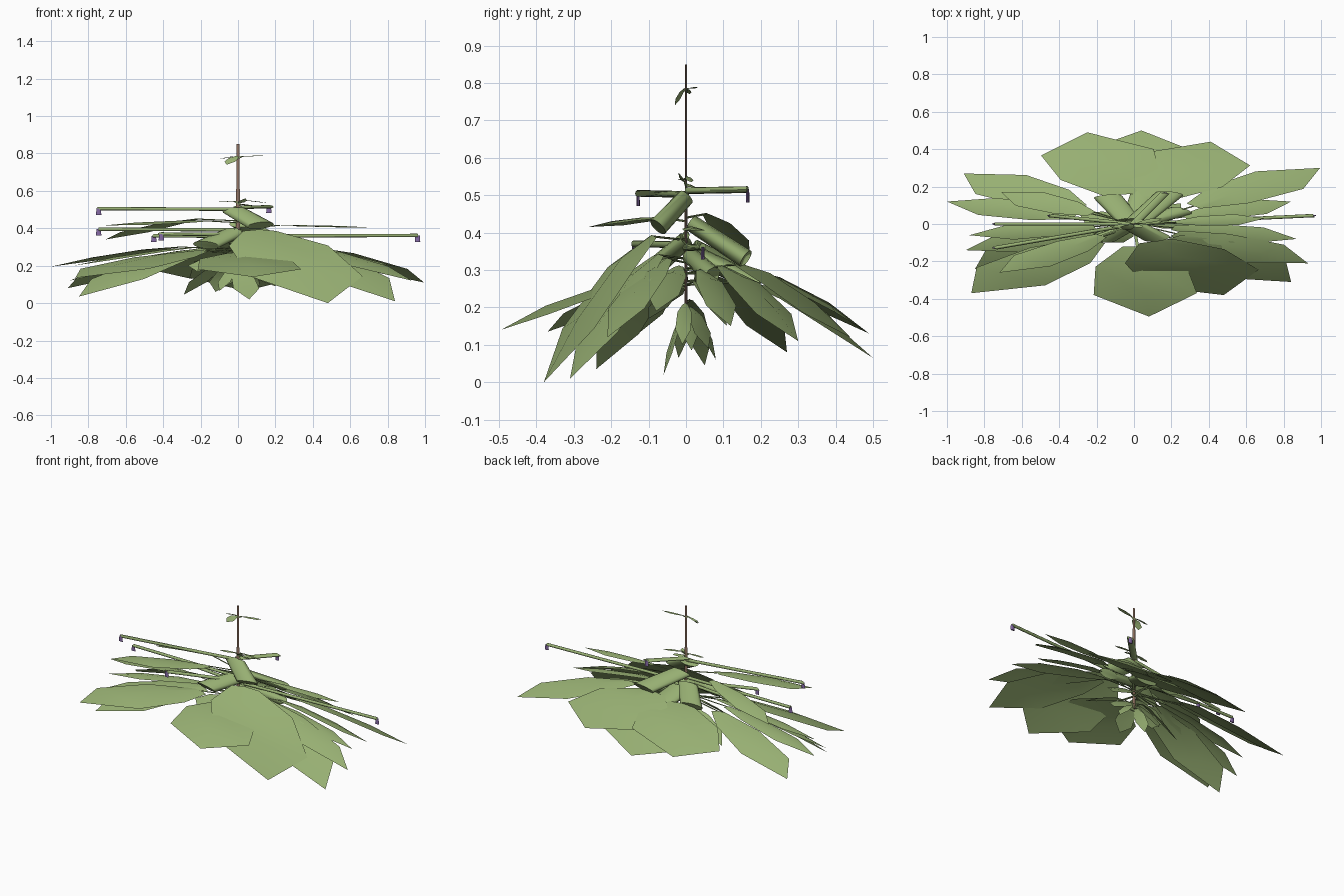
import bpy, bmesh, math
from mathutils import Vector

if "Cube" in bpy.data.objects:
    bpy.data.objects.remove(bpy.data.objects["Cube"])

STRETCH = 3.0   # the whole plant is widened along x


def material(name, rgb):
    m = bpy.data.materials.new(name)
    m.diffuse_color = (*rgb, 1)
    m.use_nodes = True
    m.node_tree.nodes["Principled BSDF"].inputs["Base Color"].default_value = m.diffuse_color
    return m


GREEN = material("leaf green", (0.31, 0.43, 0.17))
BROWN = material("stem brown", (0.28, 0.17, 0.12))
PURPLE = material("blossom purple", (0.23, 0.14, 0.37))


def finish(name, bm, mat):
    mesh = bpy.data.meshes.new(name)
    bm.to_mesh(mesh)
    bm.free()
    mesh.materials.append(mat)
    ob = bpy.data.objects.new(name, mesh)
    bpy.context.collection.objects.link(ob)
    return ob


def tube(name, a, b, r0, r1, mat, sides=6, stretch=STRETCH):
    """Tube between two points, round before widening along x."""
    a, b = Vector(a), Vector(b)
    a.x /= stretch
    b.x /= stretch
    d = (b - a).normalized()
    u = d.orthogonal().normalized()
    if abs(d.z) < 0.99:
        u = d.cross(Vector((0, 0, 1))).normalized()
    v = d.cross(u)
    bm = bmesh.new()
    rings = []
    for p, r in ((a, r0), (b, r1)):
        ring = []
        for i in range(sides):
            t = 2 * math.pi * i / sides
            q = p + r * (u * math.cos(t) + v * math.sin(t))
            ring.append(bm.verts.new((q.x * stretch, q.y, q.z)))
        rings.append(ring)
    for i in range(sides):
        j = (i + 1) % sides
        bm.faces.new((rings[0][i], rings[0][j], rings[1][j], rings[1][i]))
    bm.faces.new(rings[0][::-1])
    bm.faces.new(rings[1])
    bmesh.ops.recalc_face_normals(bm, faces=bm.faces)
    return finish(name, bm, mat)


# distance along the blade and relative half width
PROFILE = ((0.0, 0.28), (0.28, 0.85), (0.68, 0.97))


def leaf(name, tip, root_z, half, frac=0.27):
    """Drooping pointed blade, slightly arched across, with a thin stalk."""
    tip = Vector(tip)
    base = Vector((tip.x * frac, tip.y * frac, root_z))
    d = Vector((tip.x / STRETCH, tip.y)).normalized()
    side = Vector((-d.y * STRETCH, d.x, 0)) * half
    lift = Vector((0, 0, 0.13 * half))
    bm = bmesh.new()
    rows = []
    for t, w in PROFILE:
        p = base.lerp(tip, t)
        p.z = root_z + (tip.z - root_z) * t ** 1.35
        rows.append([bm.verts.new(p - side * w - lift * w),
                     bm.verts.new(p + lift * w),
                     bm.verts.new(p + side * w - lift * w)])
    end = bm.verts.new(tip)
    for c in (0, 1):
        for r, s in zip(rows, rows[1:]):
            bm.faces.new((r[c], s[c], s[c + 1], r[c + 1]))
        bm.faces.new((rows[-1][c], end, rows[-1][c + 1]))
    bmesh.ops.recalc_face_normals(bm, faces=bm.faces)
    if sum(f.normal.z for f in bm.faces) < 0:
        bmesh.ops.reverse_faces(bm, faces=bm.faces)
    finish(name, bm, GREEN)
    tube(name + "_stalk", (0, 0, root_z - 0.01), base, 0.003, 0.003, GREEN, 5)


# main stem
tube("main_stem", (0, 0, 0.18), (0, 0, 0.85), 0.004, 0.0028, BROWN)

# large leaves: tip x, y, z, height of blade root, half width
front_leaves = (
    (0.08, -0.495, 0.14, 0.27, 0.095),
    (0.48, -0.38, 0.0, 0.39, 0.113),
    (0.84, -0.31, 0.01, 0.34, 0.08),
    (0.93, -0.21, 0.12, 0.33, 0.06),
    (-0.85, -0.24, 0.035, 0.29, 0.075),
    (-0.87, -0.37, 0.135, 0.28, 0.08),
    (-0.72, -0.26, 0.415, 0.44, 0.045),
    (-0.90, -0.14, 0.12, 0.29, 0.05),
    (-0.88, -0.06, 0.20, 0.30, 0.04),
    (0.87, -0.08, 0.19, 0.31, 0.045),
)
back_leaves = (
    (0.04, 0.50, 0.065, 0.27, 0.1),
    (-0.25, 0.49, 0.13, 0.30, 0.105),
    (0.41, 0.44, 0.12, 0.315, 0.108),
    (0.995, 0.30, 0.11, 0.31, 0.065),
    (-0.91, 0.27, 0.08, 0.28, 0.07),
    (-1.0, 0.12, 0.195, 0.30, 0.05),
    (-0.71, 0.17, 0.34, 0.45, 0.045),
    (0.84, 0.12, 0.15, 0.30, 0.045),
    (0.70, 0.03, 0.405, 0.415, 0.03),
)
# small leaves near the foot, and sprouts on the upper stem
foot_leaves = (
    (0.06, -0.06, 0.02, 0.17, 0.025),
    (-0.29, 0.05, 0.045, 0.22, 0.035),
    (0.20, 0.06, 0.09, 0.20, 0.03),
    (0.36, -0.01, 0.10, 0.21, 0.022),
    (-0.22, -0.10, 0.17, 0.26, 0.045),
    (0.25, 0.11, 0.15, 0.27, 0.03),
    (-0.12, 0.08, 0.06, 0.20, 0.025),
    (-0.10, -0.02, 0.065, 0.19, 0.022),
    (0.12, 0.015, 0.085, 0.19, 0.022),
)
sprouts = (
    (0.15, 0.03, 0.79, 0.785, 0.010),
    (-0.06, -0.03, 0.74, 0.785, 0.012),
    (-0.10, 0.01, 0.77, 0.785, 0.008),
    (0.16, 0.015, 0.535, 0.55, 0.010),
    (-0.12, -0.02, 0.54, 0.545, 0.010),
    (0.04, -0.02, 0.56, 0.535, 0.008),
    (0.08, 0.02, 0.52, 0.53, 0.012),
)
for label, rows, frac in (("front_leaf", front_leaves, 0.24),
                          ("back_leaf", back_leaves, 0.32),
                          ("foot_leaf", foot_leaves, 0.2),
                          ("sprout_leaf", sprouts, 0.15)):
    for i, (x, y, z, z0, h) in enumerate(rows):
        leaf(f"{label}_{i + 1}", (x, y, z), z0, h, frac)

# plump pods slanting down around the stem: start and end points
pods = (
    ((-0.02, 0.0, 0.495), (0.12, -0.075, 0.415)),
    ((0.02, 0.015, 0.425), (0.19, 0.16, 0.33)),
    ((0.01, 0.04, 0.335), (0.07, 0.195, 0.26)),
    ((-0.02, 0.0, 0.38), (-0.17, -0.08, 0.31)),
    ((-0.03, 0.02, 0.36), (-0.14, 0.145, 0.295)),
    ((0.04, 0.01, 0.34), (0.25, 0.07, 0.285)),
)
for i, (a, b) in enumerate(pods):
    tube(f"pod_{i + 1}", a, b, 0.023, 0.026, GREEN, 16)

# level flower stalks with a small hanging blossom at each end
flowers = (
    (-0.745, -0.128, 0.505), (0.165, 0.165, 0.515), (-0.745, 0.0, 0.395),
    (0.96, 0.045, 0.362), (-0.41, -0.14, 0.37), (-0.45, 0.045, 0.36),
)
for i, (x, y, z) in enumerate(flowers):
    tube(f"flower_stalk_{i + 1}", (0, 0, z - 0.003), (x, y, z), 0.009, 0.009, GREEN, 12)
    tube(f"blossom_{i + 1}", (x, y, z), (x, y, z - 0.034), 0.004, 0.005, PURPLE)

# smooth blades and tubes, keeping hard rims
bpy.ops.object.select_all(action='SELECT')
bpy.context.view_layer.objects.active = bpy.data.objects["main_stem"]
bpy.ops.object.shade_smooth_by_angle(angle=math.radians(60))
